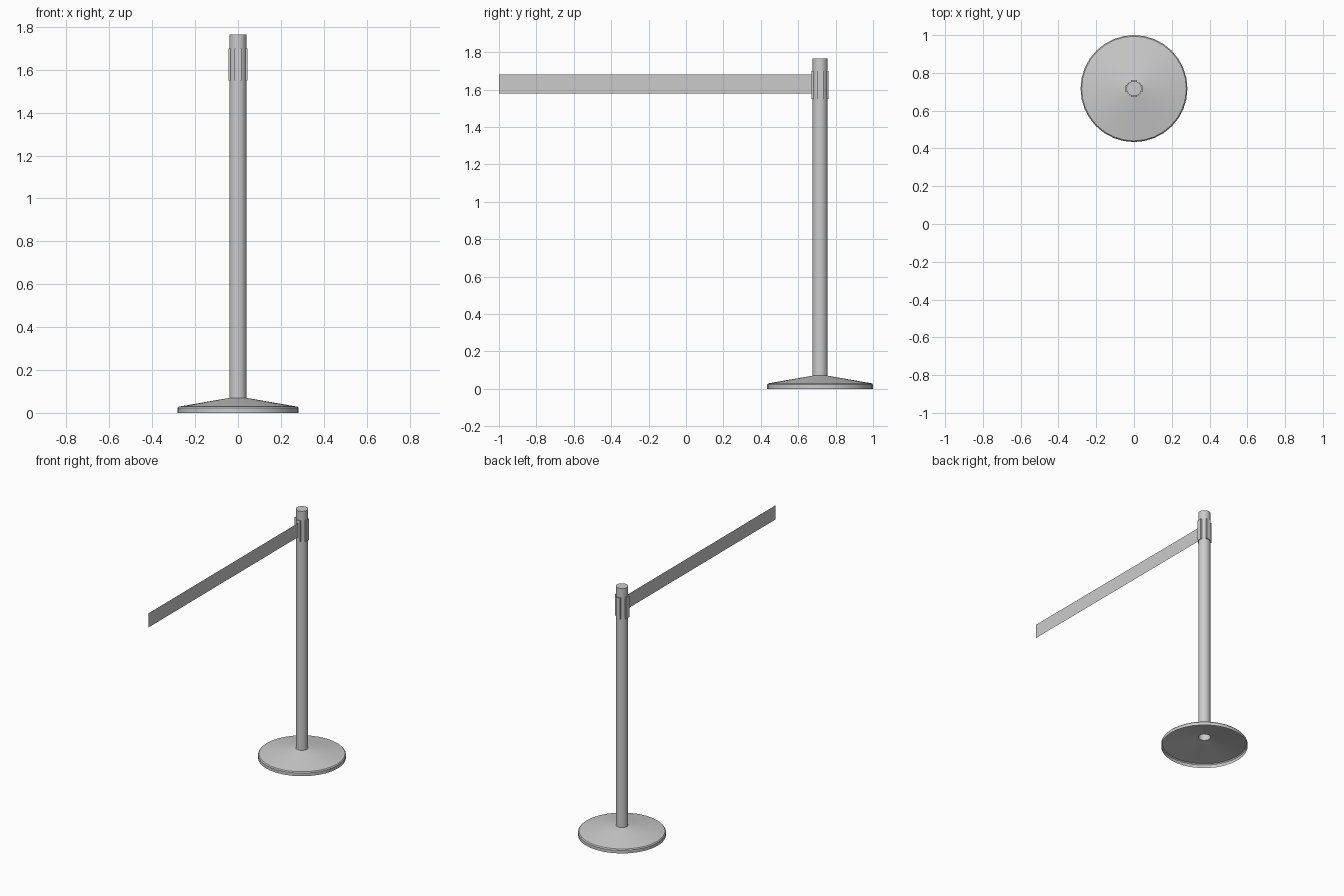
import bpy, bmesh, math
from mathutils import Matrix, Vector

cube = bpy.data.objects.get("Cube")
if cube:
    bpy.data.objects.remove(cube, do_unlink=True)

POST_Y = 0.717
POST_R = 0.04

grey = bpy.data.materials.new("light_grey")
grey.use_nodes = True
colour = (0.6, 0.6, 0.6, 1)
grey.diffuse_color = colour
grey.node_tree.nodes["Principled BSDF"].inputs["Base Color"].default_value = colour


def finish(name, bm, smooth=False):
    mesh = bpy.data.meshes.new(name)
    bm.to_mesh(mesh)
    bm.free()
    mesh.materials.append(grey)
    obj = bpy.data.objects.new(name, mesh)
    bpy.context.collection.objects.link(obj)
    if smooth:
        bpy.ops.object.select_all(action="DESELECT")
        obj.select_set(True)
        bpy.context.view_layer.objects.active = obj
        bpy.ops.object.shade_smooth_by_angle(angle=math.radians(35))
    return obj


def lathe(name, profile, sides):
    """Revolve (radius, height) points around the post axis."""
    bm = bmesh.new()
    rings = []
    for r, z in profile:
        rings.append([bm.verts.new((r * math.cos(math.tau * i / sides),
                                    POST_Y + r * math.sin(math.tau * i / sides), z))
                      for i in range(sides)])
    for low, high in zip(rings, rings[1:]):
        for i in range(sides):
            j = (i + 1) % sides
            bm.faces.new((low[i], low[j], high[j], high[i]))
    return bm, rings


# Hollow weighted base, open underneath
bm, _ = lathe("base", [(0.283, 0), (0.283, 0.022), (0.277, 0.029), (POST_R, 0.07)], 32)
finish("base", bm, True)

# Tubular post, closed at the top
bm, rings = lathe("post", [(POST_R, 0.07), (POST_R, 1.765)], 24)
bm.faces.new(rings[-1])
finish("post", bm, True)

# Four belt clips around the head of the post
bm = bmesh.new()
for k in range(4):
    turn = Matrix.Rotation(k * math.pi / 2, 4, "Z")
    place = Matrix.Translation(Vector((0, POST_Y, 1.625))) @ turn
    size = Matrix.Diagonal((0.012, 0.034, 0.15, 1))
    bmesh.ops.create_cube(bm, size=1, matrix=place @ Matrix.Translation((0.039, 0, 0)) @ size)
finish("belt_clips", bm)

# Thin flat belt stretched towards the front
bm = bmesh.new()
bm.faces.new([bm.verts.new((0, y, z)) for y, z in
              ((-1, 1.58), (POST_Y - POST_R, 1.58), (POST_Y - POST_R, 1.68), (-1, 1.68))])
finish("belt", bm)
